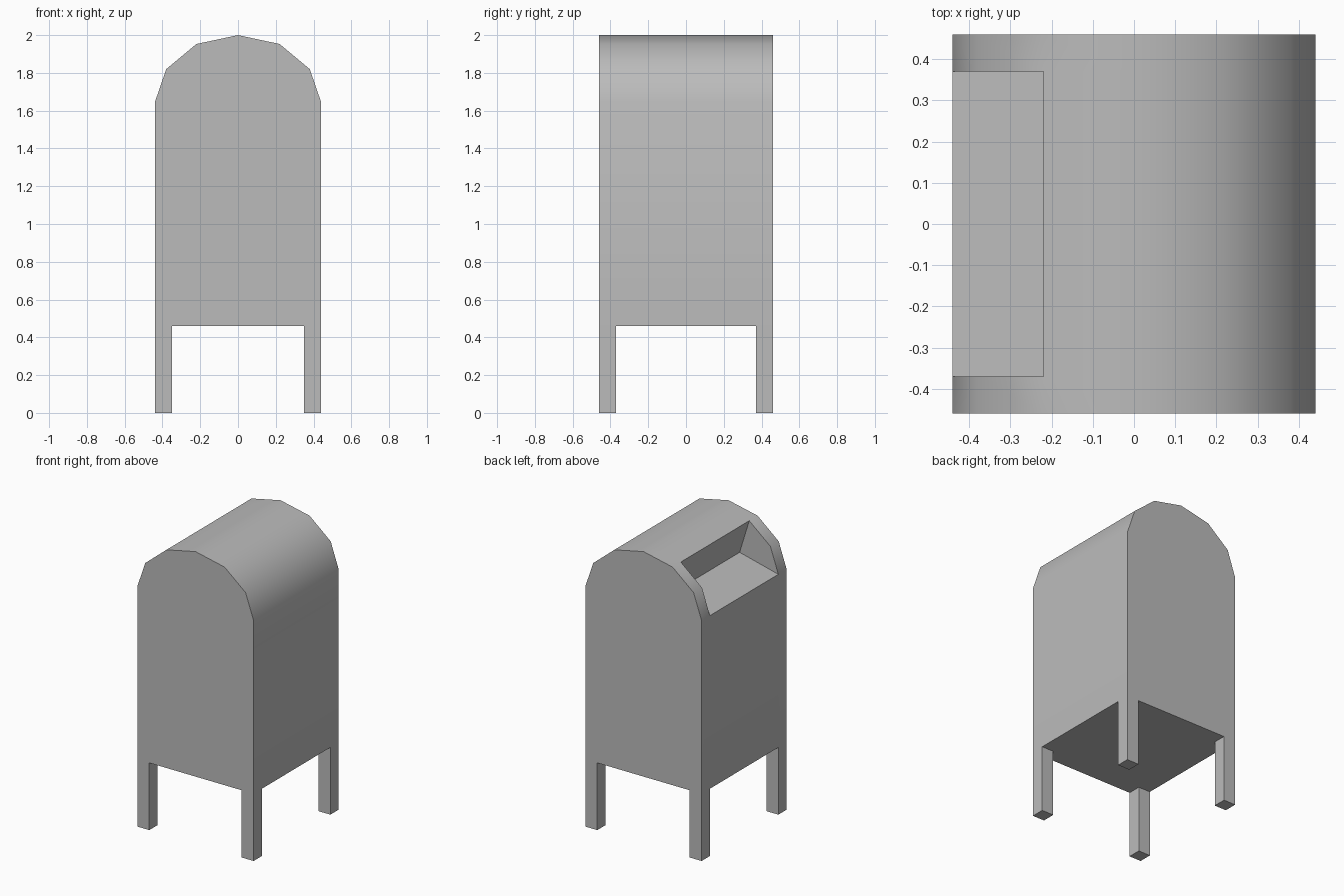
import bpy
import bmesh

cube = bpy.data.objects.get("Cube")
if cube:
    bpy.data.objects.remove(cube, do_unlink=True)

# Plain grey paint
GREY = (0.5, 0.5, 0.5, 1.0)
paint = bpy.data.materials.new("grey_paint")
paint.use_nodes = True
paint.diffuse_color = GREY
paint.node_tree.nodes["Principled BSDF"].inputs["Base Color"].default_value = GREY

# Main dimensions
HALF_W, HALF_D = 0.44, 0.46
LEG, LEG_TOP = 0.09, 0.46
ARCH = [(0.44, 1.645), (0.38, 1.82), (0.22, 1.953)]
POCKET_CORNER = (-0.147, 1.717)

# Closed cross-section: underside, right of arch, apex, mirrored arch
inner = HALF_W - LEG
profile = [(-HALF_W, LEG_TOP), (-inner, LEG_TOP), (inner, LEG_TOP), (HALF_W, LEG_TOP)]
profile += ARCH + [(0, 2.0)] + [(-x, z) for x, z in reversed(ARCH)]
count = len(profile)
pocket_top, pocket_mid, pocket_lip = count - 3, count - 2, count - 1

# Sections along the depth, also marking the legs and the pocket ends
bm = bmesh.new()
depths = [-HALF_D, LEG - HALF_D, HALF_D - LEG, HALF_D]
rings = [[bm.verts.new((x, y, z)) for x, z in profile] for y in depths]
leg_tops = []
for row in range(3):
    a, b = rings[row], rings[row + 1]
    for i in range(count):
        if row == 1 and i in (pocket_top, pocket_mid):
            continue  # pocket opening
        j = (i + 1) % count
        face = bm.faces.new((a[i], a[j], b[j], b[i]))
        if row != 1 and i in (0, 2):
            leg_tops.append(face)

# Flat front and back panels
bm.faces.new(rings[0])
bm.faces.new(rings[-1])

# Mail pocket: sloping floor, leaning back wall and two cheeks
corners = [bm.verts.new((POCKET_CORNER[0], y, POCKET_CORNER[1])) for y in depths[1:3]]
near, far = rings[1], rings[2]
for edge in (pocket_top, pocket_lip):
    bm.faces.new((near[edge], far[edge], corners[1], corners[0]))
for ring, corner in zip((near, far), corners):
    bm.faces.new((ring[pocket_top], ring[pocket_mid], ring[pocket_lip], corner))

# Four legs pulled down from the corners of the underside
for face in leg_tops:
    foot = bmesh.ops.extrude_discrete_faces(bm, faces=[face])["faces"][0]
    for vert in foot.verts:
        vert.co.z = 0

bmesh.ops.recalc_face_normals(bm, faces=bm.faces)
mesh = bpy.data.meshes.new("mailbox_body_with_legs")
bm.to_mesh(mesh)
bm.free()
mesh.materials.append(paint)

body = bpy.data.objects.new("mailbox_body_with_legs", mesh)
bpy.context.collection.objects.link(body)

# Rounded roof shades smoothly, corners and pocket stay crisp
bpy.ops.object.select_all(action="DESELECT")
body.select_set(True)
bpy.context.view_layer.objects.active = body
bpy.ops.object.shade_smooth_by_angle(angle=0.7)
